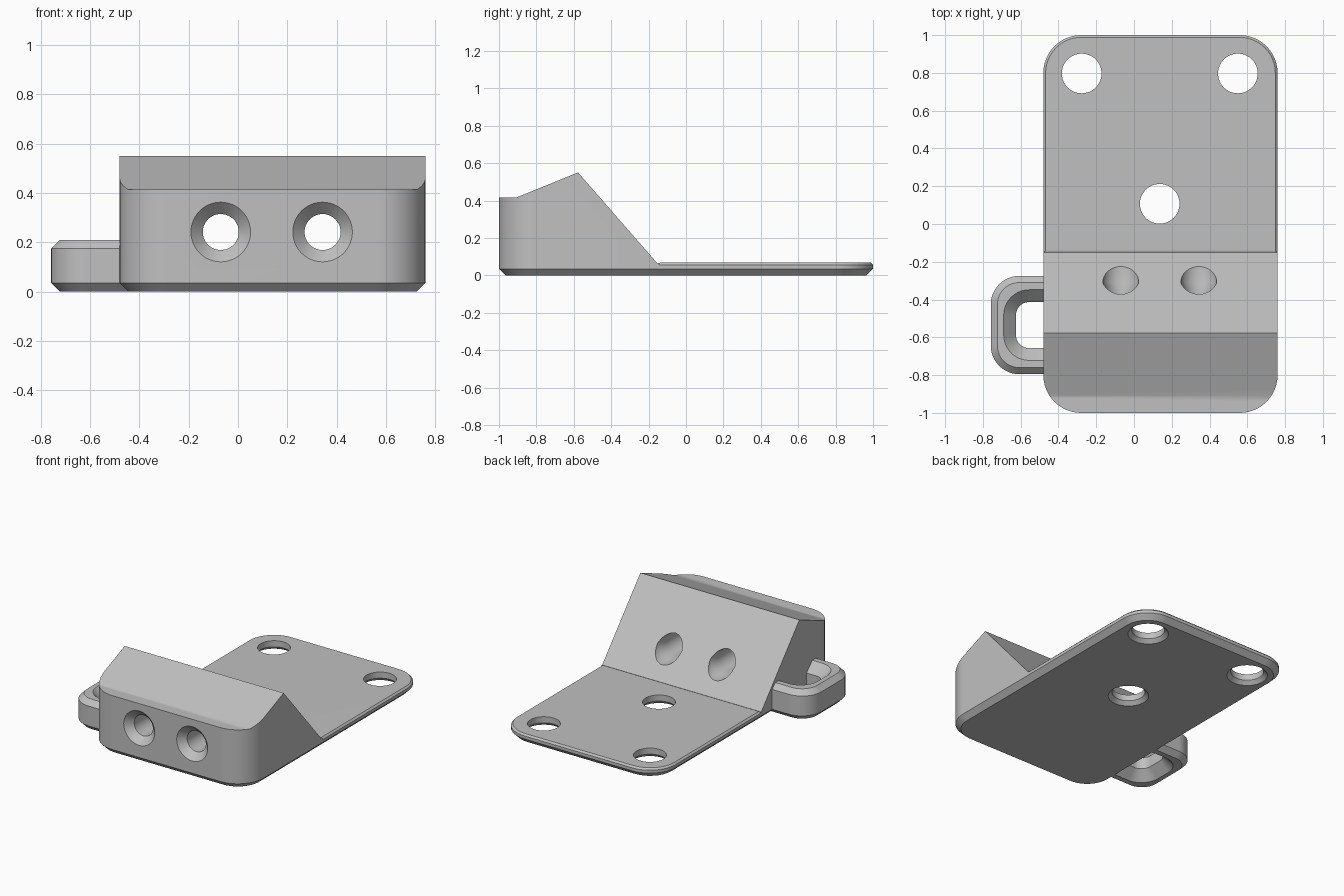
import bpy, bmesh, math
from mathutils import Matrix

scene = bpy.context.scene
if "Cube" in scene.objects:
    bpy.data.objects.remove(scene.objects["Cube"], do_unlink=True)

grey = bpy.data.materials.new("plain_grey")
grey.use_nodes = True
colour = (0.53, 0.53, 0.53, 1)
grey.diffuse_color = colour
for node in grey.node_tree.nodes:
    if node.type == "BSDF_PRINCIPLED":
        node.inputs["Base Color"].default_value = colour


def finish(name, bm):
    bmesh.ops.remove_doubles(bm, verts=bm.verts, dist=1e-5)
    bmesh.ops.recalc_face_normals(bm, faces=bm.faces)
    mesh = bpy.data.meshes.new(name)
    bm.to_mesh(mesh)
    bm.free()
    mesh.materials.append(grey)
    obj = bpy.data.objects.new(name, mesh)
    scene.collection.objects.link(obj)
    return obj


def loft(name, centre, half, radius, levels, matrix=None, steps=12):
    """Stack of rounded rectangles; each level is (height, inset)."""
    bm = bmesh.new()
    rings = []
    for z, inset in levels:
        ring = []
        for q, (sx, sy) in enumerate(((1, 1), (-1, 1), (-1, -1), (1, -1))):
            for i in range(steps + 1):
                a = (q + i / steps) * math.pi / 2
                x = sx * (half[0] - radius) + (radius - inset) * math.cos(a)
                y = sy * (half[1] - radius) + (radius - inset) * math.sin(a)
                ring.append(bm.verts.new((centre[0] + x, centre[1] + y, z)))
        rings.append(ring)
    for low, high in zip(rings, rings[1:]):
        for i in range(len(low)):
            j = (i + 1) % len(low)
            bm.faces.new((low[i], low[j], high[j], high[i]))
    bm.faces.new(rings[0])
    bm.faces.new(rings[-1])
    if matrix:
        bmesh.ops.transform(bm, matrix=matrix, verts=bm.verts)
    return finish(name, bm)


def extrude_x(name, profile, x0, x1):
    """Side profile in (y, z) drawn out along x."""
    bm = bmesh.new()
    face = bm.faces.new([bm.verts.new((x0, y, z)) for y, z in profile])
    out = bmesh.ops.extrude_face_region(bm, geom=[face])["geom"]
    moved = [v for v in out if isinstance(v, bmesh.types.BMVert)]
    bmesh.ops.translate(bm, vec=(x1 - x0, 0, 0), verts=moved)
    return finish(name, bm)


def combine(target, tool, operation):
    mod = target.modifiers.new(operation.lower(), "BOOLEAN")
    mod.operation = operation
    mod.solver = "EXACT"
    mod.object = tool
    bpy.context.view_layer.objects.active = target
    bpy.ops.object.modifier_apply(modifier=mod.name)
    bpy.data.objects.remove(tool, do_unlink=True)


CENTRE, HALF, CORNER = (0.14, 0), (0.62, 1.0), 0.2
TOP = 0.068

# Rounded block with a chamfered foot, trimmed to the wedge-and-plate profile
body = loft("mounting_bracket", CENTRE, HALF, CORNER,
            [(0, 0.035), (0.035, 0), (0.8, 0)])
side = extrude_x("side_profile",
                 [(-1.3, -0.3), (-1.3, 0.415), (-0.91, 0.415), (-0.577, 0.55),
                  (-0.152, 0.063), (-0.137, TOP), (1.3, TOP), (1.3, -0.3)],
                 -1.2, 1.4)
combine(body, side, "INTERSECT")

# Small chamfer around the top rim of the plate
rim = loft("rim_trim", CENTRE, HALF, CORNER, [(-0.1, -0.156), (0.12, 0.064)])
front = extrude_x("front_keep", [(-1.5, -1), (-1.5, 1), (-0.145, 1), (-0.145, -1)],
                  -1.5, 1.7)
combine(rim, front, "UNION")
combine(body, rim, "INTERSECT")

# Side loop with a waisted opening
loop = loft("side_loop", (-0.5, -0.535), (0.258, 0.26), 0.15,
            [(0, 0.035), (0.035, 0), (0.175, 0), (0.21, 0.035)])
opening = loft("loop_opening", (-0.35, -0.535), (0.275, 0.122), 0.07,
               [(-0.05, -0.115), (0.065, 0), (0.145, 0), (0.26, -0.115)])
combine(loop, opening, "DIFFERENCE")
combine(body, loop, "UNION")

# Vertical screw holes, relieved underneath
for x, y in ((-0.277, 0.797), (0.55, 0.797), (0.136, 0.107)):
    r = 0.105
    drill = loft("plate_drill", (x, y), (r, r), r,
                 [(-0.05, -0.075), (0.025, 0), (0.2, 0)])
    combine(body, drill, "DIFFERENCE")

# Horizontal holes, countersunk at the front and widened at the back
turn = Matrix.Rotation(math.pi / 2, 4, "X")
for x in (-0.07, 0.343):
    r = 0.073
    drill = loft("front_drill", (x, 0.242), (r, r), r,
                 [(-0.1, -0.022), (0.31, -0.022), (0.37, 0), (0.952, 0),
                  (1.05, -0.098)], turn)
    combine(body, drill, "DIFFERENCE")

# Smooth the curved walls and keep the edges crisp
bpy.ops.object.select_all(action="DESELECT")
body.select_set(True)
bpy.context.view_layer.objects.active = body
bpy.ops.object.shade_smooth_by_angle(angle=math.radians(30))
weighted = body.modifiers.new("even_shading", "WEIGHTED_NORMAL")
weighted.keep_sharp = True
